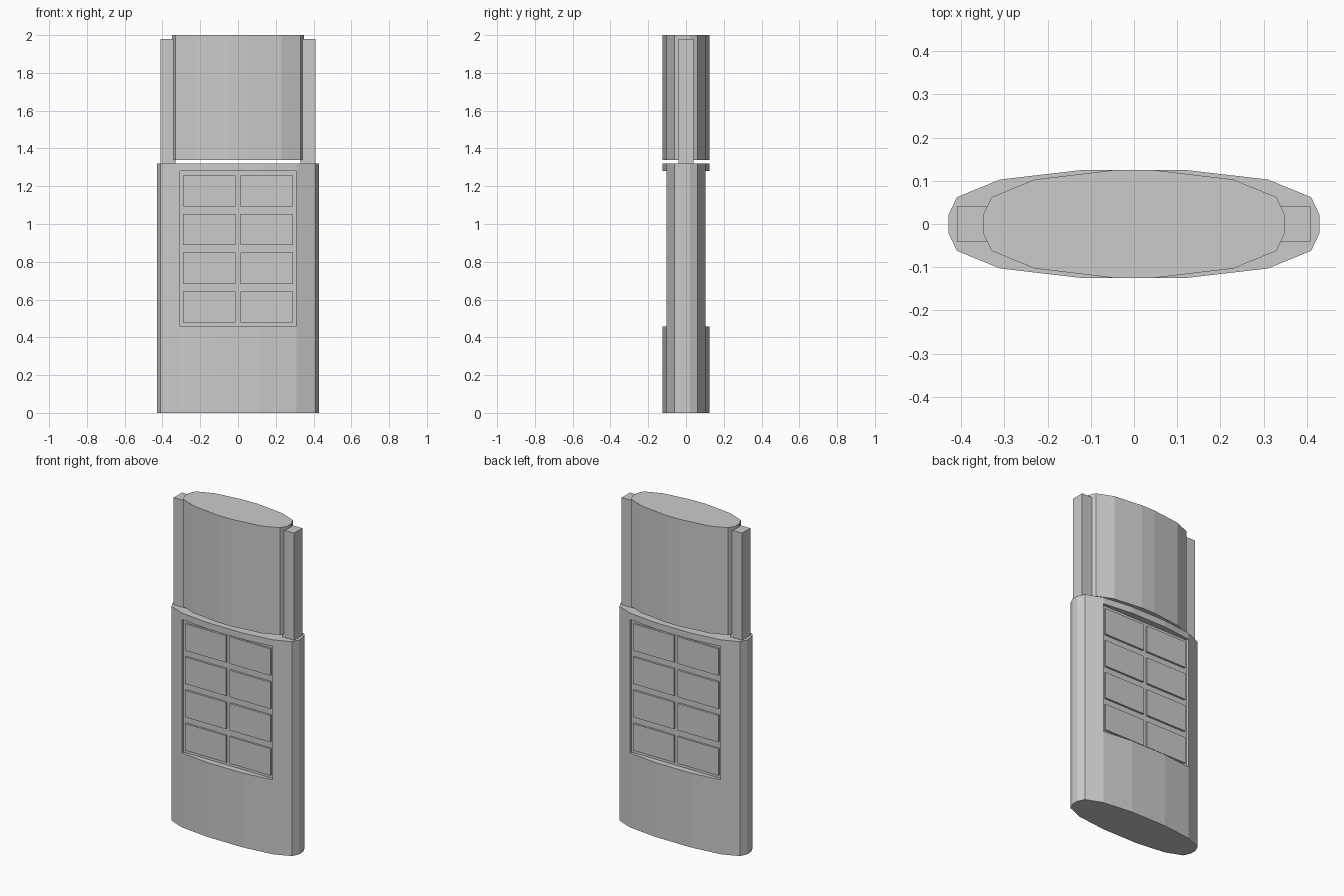
import bpy, bmesh

if "Cube" in bpy.data.objects:
    bpy.data.objects.remove(bpy.data.objects["Cube"])


def make_object(name, bm):
    bmesh.ops.recalc_face_normals(bm, faces=bm.faces[:])
    mesh = bpy.data.meshes.new(name)
    bm.to_mesh(mesh)
    bm.free()
    obj = bpy.data.objects.new(name, mesh)
    bpy.context.collection.objects.link(obj)
    return obj


def extrude_profile(name, quarter, z0, z1):
    """Mirror a quarter outline into a full one and extrude it upward."""
    half = quarter + [(x, -y) for x, y in reversed(quarter)]
    outline = half + [(-x, y) for x, y in reversed(half)]
    bm = bmesh.new()
    face = bm.faces.new([bm.verts.new((x, y, z0)) for x, y in outline])
    top = bmesh.ops.extrude_face_region(bm, geom=[face], use_keep_orig=True)["geom"]
    verts = [g for g in top if isinstance(g, bmesh.types.BMVert)]
    bmesh.ops.translate(bm, verts=verts, vec=(0, 0, z1 - z0))
    return make_object(name, bm)


def box(name, x, y, z):
    """Box from (min, max) ranges on each axis."""
    bm = bmesh.new()
    bmesh.ops.create_cube(bm, size=1)
    for v in bm.verts:
        v.co = [(a + b) / 2 + c * (b - a) for (a, b), c in zip((x, y, z), v.co)]
    return make_object(name, bm)


# Faceted oval body and narrower upper block
body = extrude_profile("lower_body",
                       [(.12, .125), (.31, .103), (.41, .062), (.43, .02)], 0, 1.32)
extrude_profile("upper_block",
                [(.045, .125), (.23, .103), (.33, .062), (.35, .02)], 1.34, 2.0)

# Side rails holding the upper block above the body
for side, label in ((-1, "left"), (1, "right")):
    box(label + "_rail", sorted((side * .33, side * .41)), (-.04, .04), (1.32, 1.98))

# Recessed window with a 2 x 4 grid of pads, on front and back
FLOOR, PAD_TOP = .088, .1
for side, label in ((-1, "front"), (1, "back")):
    cutter = box(label + "_window_cutter", (-.308, .308),
                 sorted((side * FLOOR, side * .2)), (.458, 1.28))
    cutter.hide_render = True
    mod = body.modifiers.new(label + "_window", "BOOLEAN")
    mod.operation, mod.solver, mod.object = "DIFFERENCE", "EXACT", cutter
    bpy.context.view_layer.objects.active = body
    bpy.ops.object.modifier_apply(modifier=mod.name)
    bpy.data.objects.remove(cutter)
    for row in range(4):
        z = .478 + row * .205
        for col in (-1, 1):
            box(f"{label}_pad", sorted((col * .012, col * .29)),
                sorted((side * (FLOOR - .004), side * PAD_TOP)), (z, z + .165))
